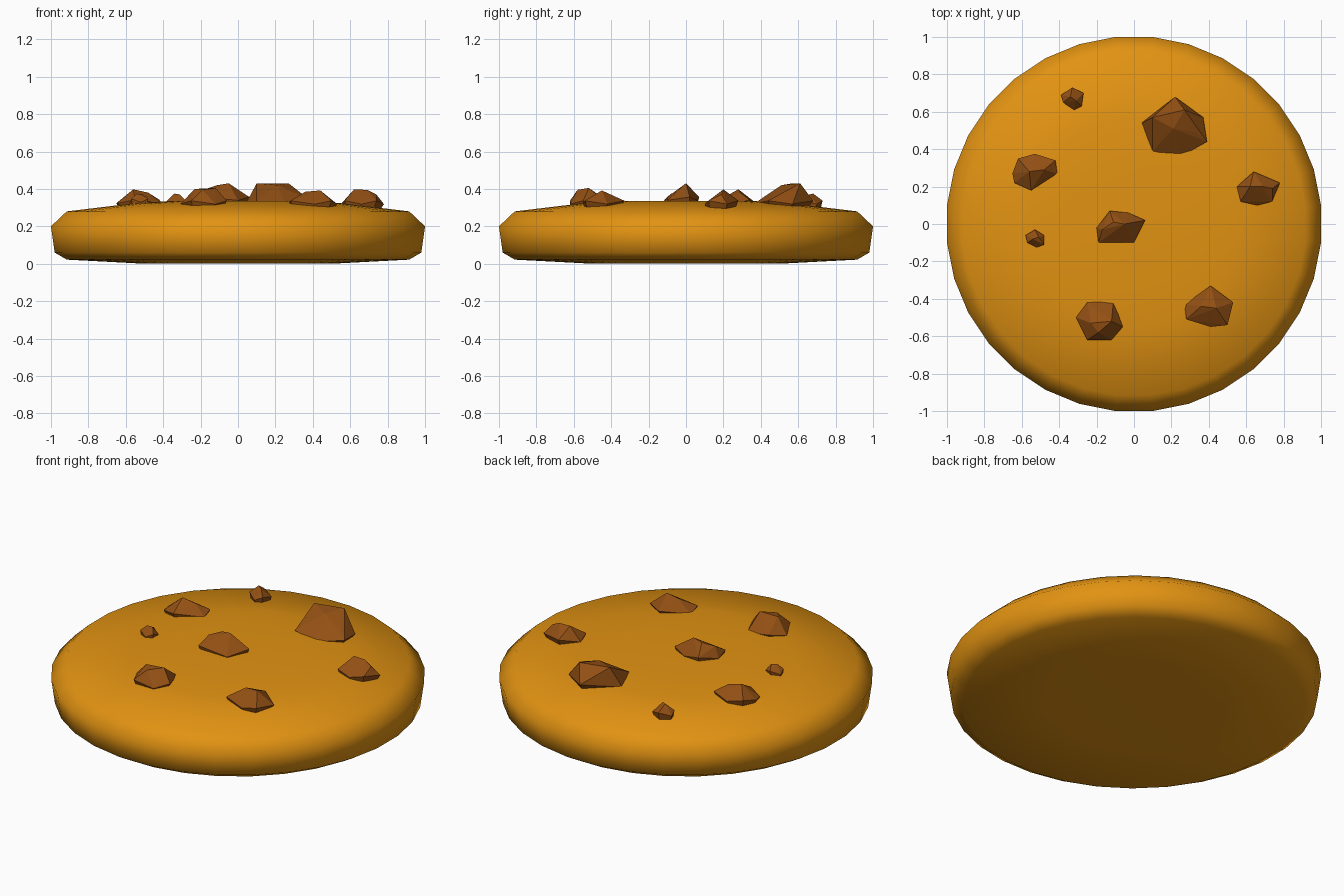
import bpy, bmesh, math


def material(name, rgb):
    m = bpy.data.materials.new(name)
    m.diffuse_color = (*rgb, 1)
    return m


DOUGH = material("golden dough", (0.76, 0.29, 0.006))
CHOC = material("chocolate brown", (0.29, 0.08, 0.007))


def finish(bm, name, mat, smooth):
    bmesh.ops.recalc_face_normals(bm, faces=bm.faces)
    for f in bm.faces:
        f.smooth = smooth
    me = bpy.data.meshes.new(name)
    bm.to_mesh(me)
    bm.free()
    me.materials.append(mat)
    ob = bpy.data.objects.new(name, me)
    bpy.context.collection.objects.link(ob)


# Cookie body: turned profile, rounded edge and gently domed top
SIDES = 32
profile = [(0.50, 0.0), (0.92, 0.022), (0.985, 0.06), (1.005, 0.20),
           (0.92, 0.28), (0.56, 0.323), (0.35, 0.336)]
bm = bmesh.new()
rings = []
for r, z in profile:
    angles = [2 * math.pi * (i + 0.5) / SIDES for i in range(SIDES)]
    rings.append([bm.verts.new((r * math.cos(a), r * math.sin(a), z)) for a in angles])
for lo, hi in zip(rings, rings[1:]):
    for i in range(SIDES):
        j = (i + 1) % SIDES
        bm.faces.new((lo[i], lo[j], hi[j], hi[i]))
bm.faces.new(rings[0][::-1])
bm.faces.new(rings[-1])
finish(bm, "cookie_body", DOUGH, True)


# Chocolate chunks: faceted hull of an outline, a narrower sunken base and a crown
def chunk(name, outline, crown, rim=0.335):
    bm = bmesh.new()
    n = len(outline)
    cx = sum(p[0] for p in outline) / n
    cy = sum(p[1] for p in outline) / n
    for i, (x, y) in enumerate(outline):
        bm.verts.new((x, y, rim + (0.012 if i % 2 else -0.006)))
        bm.verts.new((cx + (x - cx) * 0.75, cy + (y - cy) * 0.75, 0.27))
    for p in crown:
        bm.verts.new(p)
    res = bmesh.ops.convex_hull(bm, input=bm.verts)
    loose = [v for v in bm.verts if not v.link_faces]
    bmesh.ops.delete(bm, geom=loose, context='VERTS')
    finish(bm, name, CHOC, False)


chunk("chunk_large",
      [(0.04, 0.54), (0.22, 0.68), (0.37, 0.57), (0.39, 0.44), (0.25, 0.36), (0.10, 0.39)],
      [(0.10, 0.57, 0.43), (0.27, 0.61, 0.43), (0.21, 0.51, 0.42), (0.33, 0.49, 0.375)], 0.325)
chunk("chunk_right",
      [(0.55, 0.20), (0.64, 0.28), (0.78, 0.22), (0.74, 0.12), (0.66, 0.10), (0.57, 0.12)],
      [(0.62, 0.20, 0.397), (0.69, 0.20, 0.395), (0.74, 0.19, 0.37)], 0.325)
chunk("chunk_front_right",
      [(0.27, -0.43), (0.41, -0.33), (0.53, -0.42), (0.50, -0.54), (0.41, -0.55), (0.28, -0.51)],
      [(0.36, -0.44, 0.385), (0.44, -0.45, 0.392)], 0.325)
chunk("chunk_front",
      [(-0.31, -0.50), (-0.25, -0.42), (-0.11, -0.41), (-0.06, -0.55), (-0.12, -0.62), (-0.25, -0.62)],
      [(-0.23, -0.53, 0.40), (-0.12, -0.52, 0.405), (-0.19, -0.58, 0.395)], 0.325)
chunk("chunk_middle",
      [(-0.20, -0.02), (-0.13, 0.07), (-0.03, 0.06), (0.06, 0.02), (0.00, -0.10), (-0.19, -0.10)],
      [(-0.17, -0.03, 0.40), (-0.11, 0.01, 0.42), (-0.05, 0.0, 0.43)], 0.345)
chunk("chunk_left",
      [(-0.65, 0.27), (-0.62, 0.35), (-0.53, 0.375), (-0.42, 0.34), (-0.41, 0.27), (-0.55, 0.18), (-0.64, 0.22)],
      [(-0.56, 0.28, 0.398), (-0.48, 0.29, 0.38)], 0.33)
chunk("chunk_small_back",
      [(-0.39, 0.69), (-0.33, 0.73), (-0.27, 0.70), (-0.28, 0.63), (-0.32, 0.61), (-0.38, 0.65)],
      [(-0.34, 0.68, 0.375), (-0.31, 0.66, 0.37)], 0.325)
chunk("chunk_small_left",
      [(-0.58, -0.06), (-0.53, -0.03), (-0.48, -0.06), (-0.48, -0.11), (-0.52, -0.125), (-0.57, -0.10)],
      [(-0.54, -0.08, 0.375), (-0.51, -0.07, 0.37)], 0.335)
